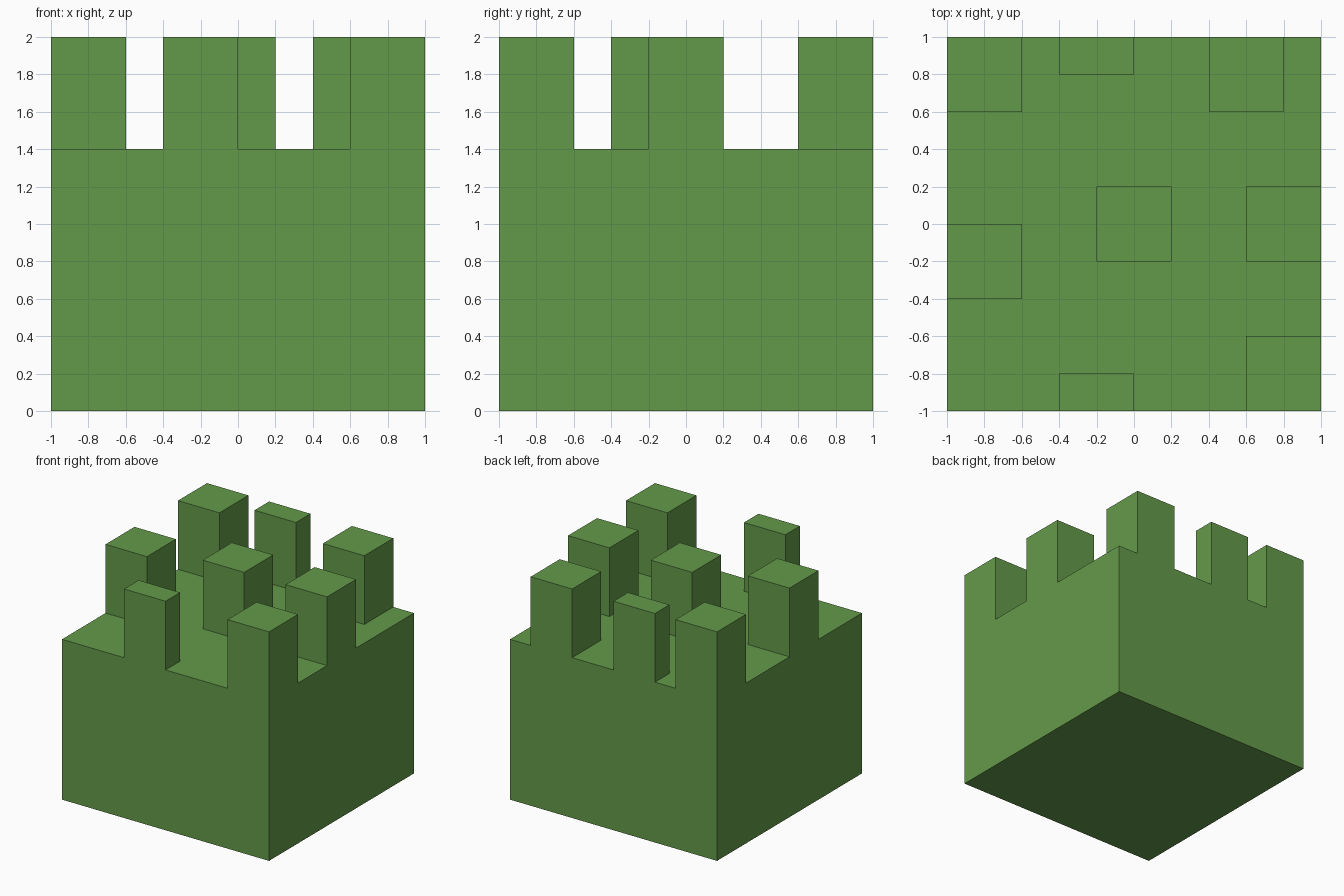
import bpy
import bmesh
from mathutils import Vector

cube = bpy.data.objects.get("Cube")
if cube:
    bpy.data.objects.remove(cube, do_unlink=True)

BODY_TOP, TOWER_TOP = 1.4, 2.0

# Footprints of the towers: min x, max x, min y, max y
TOWERS = [
    (-1.0, -0.6, 0.6, 1.0),     # back right corner
    (-0.4, 0.0, 0.8, 1.0),      # back middle
    (0.4, 0.8, 0.6, 1.0),       # back left
    (-1.0, -0.6, -0.4, 0.0),    # right side
    (-0.2, 0.2, -0.2, 0.2),     # centre
    (0.6, 1.0, -0.2, 0.2),      # left side
    (-0.4, 0.0, -1.0, -0.8),    # front middle
    (0.6, 1.0, -1.0, -0.6),     # front left corner
]


def make_material(name, color):
    mat = bpy.data.materials.new(name)
    mat.use_nodes = True
    mat.diffuse_color = color
    mat.node_tree.nodes["Principled BSDF"].inputs["Base Color"].default_value = color
    return mat


def slice_mesh(bm, axis, values):
    normal = Vector((0, 0, 0))
    normal[axis] = 1
    for v in sorted(values):
        if abs(v) < 0.99:
            bmesh.ops.bisect_plane(bm, geom=bm.verts[:] + bm.edges[:] + bm.faces[:],
                                   plane_co=normal * v, plane_no=normal)


# Solid body block
bm = bmesh.new()
bmesh.ops.create_cube(bm, size=2)
for v in bm.verts:
    v.co.z = BODY_TOP if v.co.z > 0 else 0

# Cut the block along the tower edges
slice_mesh(bm, 0, {x for t in TOWERS for x in t[:2]})
slice_mesh(bm, 1, {y for t in TOWERS for y in t[2:]})

# Raise the towers out of the top
for x0, x1, y0, y1 in TOWERS:
    faces = []
    for f in bm.faces:
        c = f.calc_center_median()
        if f.normal.z > 0.9 and x0 < c.x < x1 and y0 < c.y < y1:
            faces.append(f)
    result = bmesh.ops.extrude_face_region(bm, geom=faces)
    for item in result["geom"]:
        if isinstance(item, bmesh.types.BMVert):
            item.co.z = TOWER_TOP
    bm.normal_update()

bmesh.ops.recalc_face_normals(bm, faces=bm.faces[:])
mesh = bpy.data.meshes.new("block_with_towers")
bm.to_mesh(mesh)
bm.free()
mesh.materials.append(make_material("leaf green", (0.127, 0.323, 0.068, 1)))
bpy.context.collection.objects.link(bpy.data.objects.new("block_with_towers", mesh))
